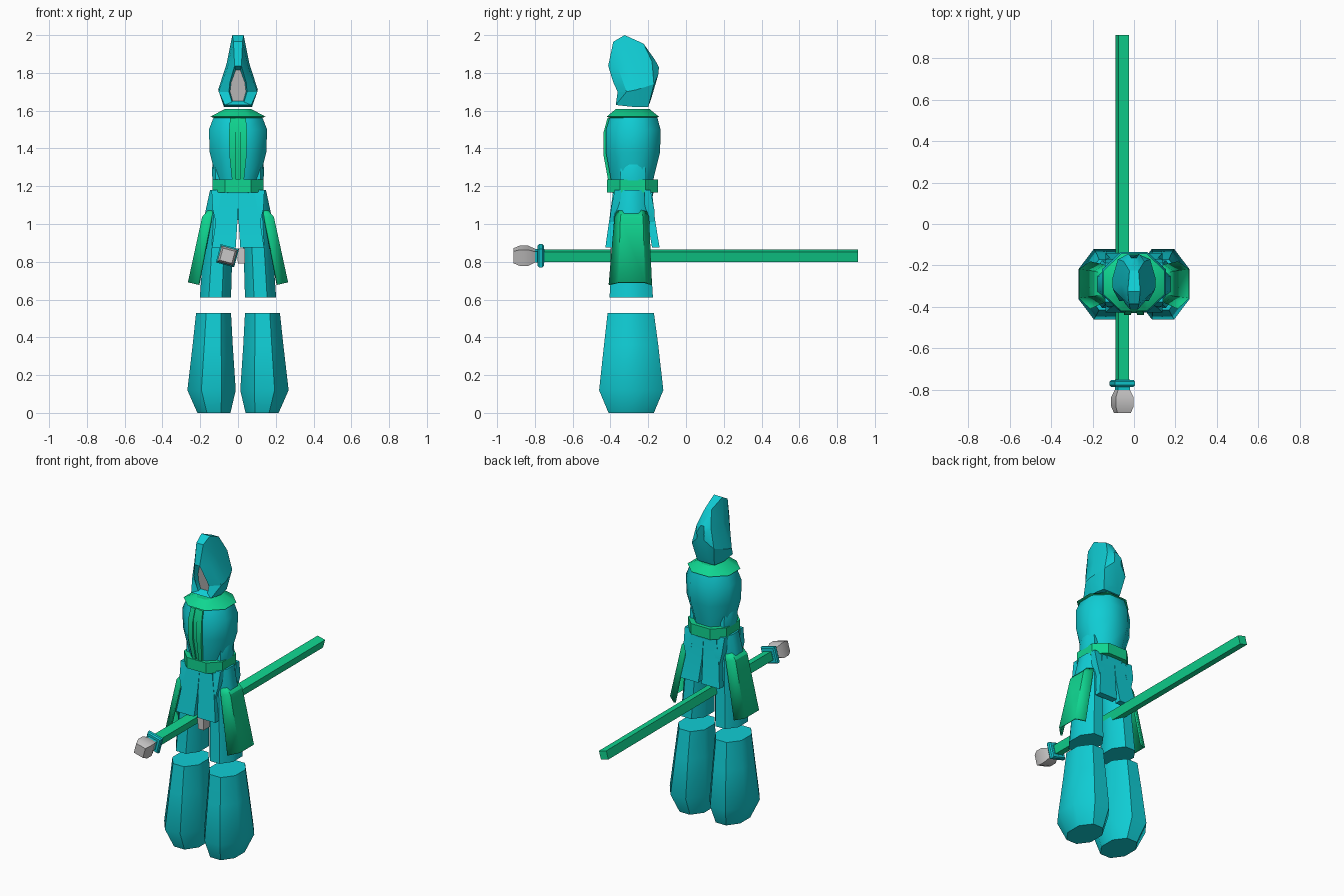
import bpy, bmesh, math
from mathutils import Matrix, Vector


def material(name, rgb):
    m = bpy.data.materials.new(name)
    m.diffuse_color = (*rgb, 1)
    return m


CYAN = material("cyan_cloth", (0.005, 0.61, 0.66))
GREEN = material("green_trim", (0.005, 0.67, 0.28))
GREY = material("pale_grey", (0.58, 0.57, 0.57))


def finish(bm, name, mats, angle):
    bmesh.ops.recalc_face_normals(bm, faces=bm.faces)
    me = bpy.data.meshes.new(name)
    bm.to_mesh(me)
    bm.free()
    for m in mats:
        me.materials.append(m)
    ob = bpy.data.objects.new(name, me)
    bpy.context.collection.objects.link(ob)
    bpy.ops.object.select_all(action='DESELECT')
    ob.select_set(True)
    bpy.context.view_layer.objects.active = ob
    bpy.ops.object.shade_smooth_by_angle(angle=math.radians(angle))
    return ob


def skin(name, rings, mat, angle=30, closed=True, caps=True):
    """Skin a series of point rings into a surface."""
    bm = bmesh.new()
    vs = [[bm.verts.new(p) for p in r] for r in rings]
    n = len(vs[0])
    for a, b in zip(vs, vs[1:]):
        for i in range(n if closed else n - 1):
            j = (i + 1) % n
            bm.faces.new((a[i], a[j], b[j], b[i]))
    if caps and closed:
        bm.faces.new(vs[0])
        bm.faces.new(vs[-1])
    return finish(bm, name, [mat], angle)


def octagon(z, x0, x1, y0, y1, c=0.29):
    """Chamfered rectangle at height z."""
    a, b = (x1 - x0) * c, (y1 - y0) * c
    return [(x0 + a, y0, z), (x1 - a, y0, z), (x1, y0 + b, z), (x1, y1 - b, z),
            (x1 - a, y1, z), (x0 + a, y1, z), (x0, y1 - b, z), (x0, y0 + b, z)]


def rect(z, x0, x1, y0, y1):
    return [(x0, y0, z), (x1, y0, z), (x1, y1, z), (x0, y1, z)]


def flip(rings, s):
    return [[(x * s, y, z) for x, y, z in r] for r in rings]


for side, s in (("right", 1), ("left", -1)):
    # flared lower legs
    skin(side + "_lower_leg", flip([
        octagon(0, 0.04, 0.215, -0.41, -0.17),
        octagon(0.12, 0.012, 0.268, -0.46, -0.12),
        octagon(0.36, 0.028, 0.24, -0.434, -0.147),
        octagon(0.53, 0.037, 0.222, -0.415, -0.17)], s), CYAN, 48)
    # thighs
    skin(side + "_thigh", flip([
        octagon(0.61, 0.037, 0.202, -0.405, -0.175),
        octagon(0.85, 0.03, 0.185, -0.39, -0.19),
        octagon(1.04, 0.012, 0.178, -0.38, -0.2),
        octagon(1.18, 0.0, 0.148, -0.37, -0.2)], s), CYAN, 48)
    # split coat tails, front and back
    for end, ys, t in (("front", (-0.385, -0.405, -0.427), 0.04),
                       ("back", (-0.18, -0.165, -0.14), -0.04)):
        skin(f"{side}_{end}_coat_tail", flip([
            rect(1.18, 0.0, 0.085, ys[0], ys[0] + t),
            rect(1.03, 0.002, 0.115, ys[1], ys[1] + t),
            rect(0.875, 0.012, 0.138, ys[2], ys[2] + t)], s), CYAN)
        # pleat beside each tail
        skin(f"{side}_{end}_pleat", flip([
            rect(1.18, 0.075, 0.14, ys[0] + t * .2, ys[0] + t),
            rect(1.08, 0.08, 0.135, ys[0] - t * .3, ys[0] + t),
            rect(1.0, 0.1, 0.115, ys[1], ys[1] + t)], s), CYAN)
    # hip panels, three faces wide
    ob = skin(side + "_hip_panel", flip([
        [(0.125, -0.36, 1.075), (0.15, -0.335, 1.075), (0.15, -0.24, 1.075), (0.125, -0.215, 1.075)],
        [(0.14, -0.375, 1.035), (0.185, -0.345, 1.035), (0.185, -0.23, 1.035), (0.14, -0.2, 1.035)],
        [(0.208, -0.405, 0.678), (0.26, -0.355, 0.69), (0.26, -0.22, 0.69), (0.208, -0.185, 0.678)]], s),
        GREEN, 25, closed=False)
    ob.modifiers.new("thickness", 'SOLIDIFY').thickness = 0.012
    ob.modifiers["thickness"].offset = 0
    # side folds of the tunic
    skin(side + "_tunic_fold", flip([
        octagon(1.23, 0.08, 0.136, -0.35, -0.21),
        octagon(1.3, 0.08, 0.137, -0.345, -0.215),
        octagon(1.33, 0.08, 0.13, -0.32, -0.24)], s), CYAN)
    # raised green trim on the chest
    skin(side + "_chest_trim", flip([
        rect(1.235, 0.010, 0.032, -0.413, -0.37),
        rect(1.36, 0.014, 0.045, -0.436, -0.38),
        rect(1.48, 0.014, 0.048, -0.438, -0.38),
        rect(1.56, 0.012, 0.042, -0.416, -0.37)], s), GREEN, 35)

# hips, tunic, chest centre, belt and collar
skin("hips", [octagon(1.02, -0.1, 0.1, -0.37, -0.2), octagon(1.18, -0.13, 0.13, -0.39, -0.17)], CYAN)
skin("tunic", [
    octagon(1.2, -0.11, 0.11, -0.39, -0.175),
    octagon(1.25, -0.118, 0.118, -0.4, -0.17),
    octagon(1.38, -0.15, 0.15, -0.424, -0.137),
    octagon(1.5, -0.154, 0.154, -0.424, -0.135),
    octagon(1.575, -0.125, 0.125, -0.4, -0.155)], CYAN, 48)
skin("chest_centre", [
    rect(1.235, -0.014, 0.014, -0.404, -0.37),
    rect(1.38, -0.018, 0.018, -0.428, -0.38),
    rect(1.5, -0.018, 0.018, -0.428, -0.38),
    rect(1.56, -0.016, 0.016, -0.41, -0.37)], GREEN)
skin("belt", [octagon(z, -0.136, 0.136, -0.418, -0.147, 0.25) for z in (1.167, 1.235)], GREEN)
skin("collar", [
    octagon(1.553, -0.1, 0.1, -0.38, -0.18),
    octagon(1.568, -0.146, 0.146, -0.42, -0.143),
    octagon(1.61, -0.068, 0.068, -0.37, -0.195)], GREEN)

# hood: half rings from the opening to the back, mirrored
HOOD = [
    [(.012, -.365, 1.815), (.036, -.345, 1.75), (.042, -.33, 1.70), (.028, -.33, 1.652)],
    [(.018, -.412, 1.837), (.043, -.385, 1.75), (.048, -.362, 1.70), (.032, -.355, 1.645)],
    [(.024, -.385, 1.965), (.055, -.36, 1.83), (.102, -.315, 1.70), (.07, -.372, 1.63)],
    [(.03, -.325, 2.0), (.06, -.29, 1.85), (.105, -.265, 1.71), (.075, -.28, 1.62)],
    [(.022, -.225, 1.955), (.05, -.18, 1.86), (.078, -.17, 1.74), (.06, -.2, 1.62)],
    [(.012, -.165, 1.87), (.025, -.143, 1.83), (.025, -.147, 1.79), (.03, -.185, 1.66)],
]
full = [r + [(-x, y, z) for x, y, z in reversed(r)] for r in HOOD]
skin("hood", full, CYAN, 30)
skin("face", [[(x, y - d, z) for x, y, z in full[0]] for d in (0.002, 0.006)], GREY)


# staff pieces: lofted along y, tilted about the staff axis
def staff_part(name, sections, mat):
    tilt = Matrix.Rotation(math.radians(15), 3, 'Y')
    centre = Vector((-0.056, 0, 0.832))
    rings = []
    for y, r in sections:
        corners = ((-r, -r), (r, -r), (r, r), (-r, r))
        rings.append([tilt @ Vector((a, y, b)) + centre for a, b in corners])
    skin(name, rings, mat)


staff_part("staff", [(-0.77, 0.027), (0.91, 0.027)], GREEN)
staff_part("staff_neck", [(-0.81, 0.03), (-0.75, 0.03)], CYAN)
staff_part("staff_guard", [(-0.785, 0.044), (-0.777, 0.05), (-0.76, 0.05), (-0.752, 0.044)], CYAN)
staff_part("staff_knob", [(-0.912, 0.033), (-0.88, 0.044), (-0.835, 0.044), (-0.8, 0.03)], GREY)

# hand block gripping the staff
skin("hand", [rect(0.79, 0.0, 0.038, -0.4, -0.3), rect(0.87, -0.01, 0.038, -0.4, -0.3)], GREY)
